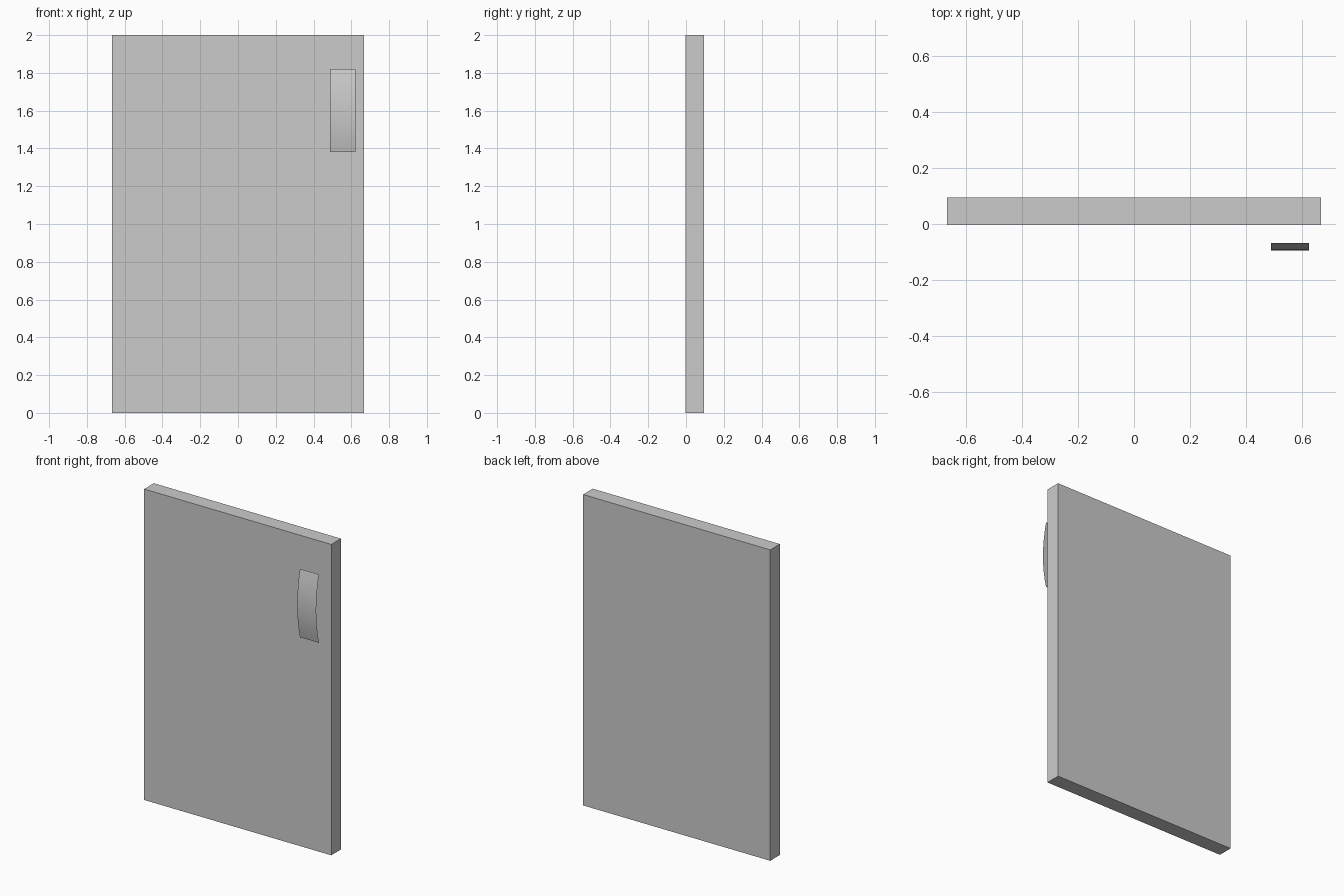
import bpy, bmesh, math

if "Cube" in bpy.data.objects:
    bpy.data.objects.remove(bpy.data.objects["Cube"])


def make_object(name, bm):
    mesh = bpy.data.meshes.new(name)
    bm.to_mesh(mesh)
    bm.free()
    obj = bpy.data.objects.new(name, mesh)
    bpy.context.collection.objects.link(obj)
    return obj


# Door panel: plain slab
W, Y0, Y1, H = 1.332, -0.003, 0.095, 2.0
bm = bmesh.new()
bmesh.ops.create_cube(bm, size=1)
bmesh.ops.scale(bm, vec=(W, Y1 - Y0, H), verts=bm.verts)
bmesh.ops.translate(bm, vec=(0, (Y0 + Y1) / 2, H / 2), verts=bm.verts)
make_object("door_panel", bm)

# Handle: thin bowed sheet standing just off the front face
X0, X1, Z0, Z1 = 0.488, 0.623, 1.38, 1.82
Y_END, BOW, STEPS = -0.067, 0.028, 8
bm = bmesh.new()
rows = []
for i in range(STEPS + 1):
    t = i / STEPS
    y = Y_END - BOW * (1 - (2 * t - 1) ** 2)
    z = Z0 + (Z1 - Z0) * t
    rows.append([bm.verts.new((x, y, z)) for x in (X0, X1)])
for low, high in zip(rows, rows[1:]):
    face = bm.faces.new((low[0], low[1], high[1], high[0]))
    face.smooth = True
make_object("door_handle", bm)
